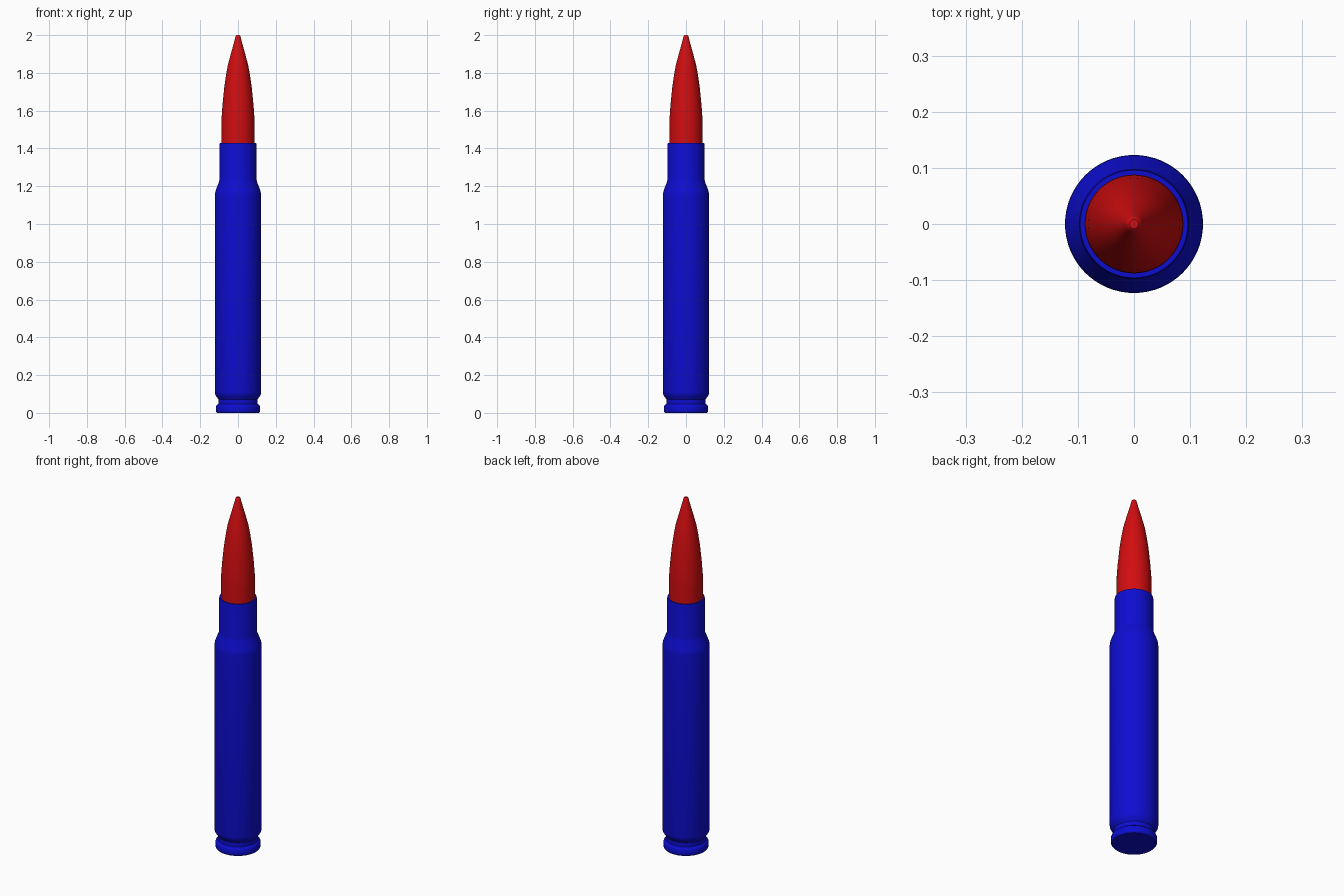
import bpy, bmesh, math

if "Cube" in bpy.data.objects:
    bpy.data.objects.remove(bpy.data.objects["Cube"])

SIDES = 64


def material(name, rgb):
    m = bpy.data.materials.new(name)
    m.diffuse_color = (*rgb, 1.0)
    m.use_nodes = True
    m.node_tree.nodes["Principled BSDF"].inputs["Base Color"].default_value = m.diffuse_color
    return m


def lathe(name, profile, mat):
    """Spin (radius, height) points round z and cap both ends."""
    bm = bmesh.new()
    rings = []
    for r, z in profile:
        rings.append([bm.verts.new((r * math.cos(2 * math.pi * i / SIDES),
                                    r * math.sin(2 * math.pi * i / SIDES), z))
                      for i in range(SIDES)])
    for a, b in zip(rings, rings[1:]):
        for i in range(SIDES):
            j = (i + 1) % SIDES
            bm.faces.new((a[i], a[j], b[j], b[i]))
    bm.faces.new(rings[0][::-1])
    bm.faces.new(rings[-1])
    mesh = bpy.data.meshes.new(name)
    bm.to_mesh(mesh)
    bm.free()
    mesh.materials.append(mat)
    ob = bpy.data.objects.new(name, mesh)
    bpy.context.collection.objects.link(ob)
    bpy.ops.object.select_all(action='DESELECT')
    ob.select_set(True)
    bpy.context.view_layer.objects.active = ob
    bpy.ops.object.shade_smooth_by_angle(angle=math.radians(35))
    return ob


blue = material("blue", (0.004, 0.004, 0.64))
red = material("red", (0.64, 0.004, 0.005))

# Case: rim, extractor groove, body, shoulder, neck and rolled mouth
lathe("case", [
    (0.111, 0.0), (0.116, 0.006), (0.117, 0.012), (0.117, 0.032), (0.114, 0.040),
    (0.104, 0.048), (0.104, 0.072), (0.114, 0.086), (0.121, 0.098), (0.123, 0.11),
    (0.123, 1.145), (0.122, 1.16), (0.119, 1.175), (0.101, 1.222), (0.098, 1.235),
    (0.098, 1.42), (0.096, 1.43), (0.088, 1.43),
], blue)

# Pointed tip: straight shank, curved ogive, small blunt nose
lathe("tip", [
    (0.088, 1.40), (0.088, 1.50), (0.087, 1.56), (0.082, 1.63), (0.073, 1.72),
    (0.063, 1.79), (0.054, 1.84), (0.041, 1.89), (0.027, 1.94), (0.015, 1.985),
    (0.012, 1.996), (0.008, 2.0),
], red)
